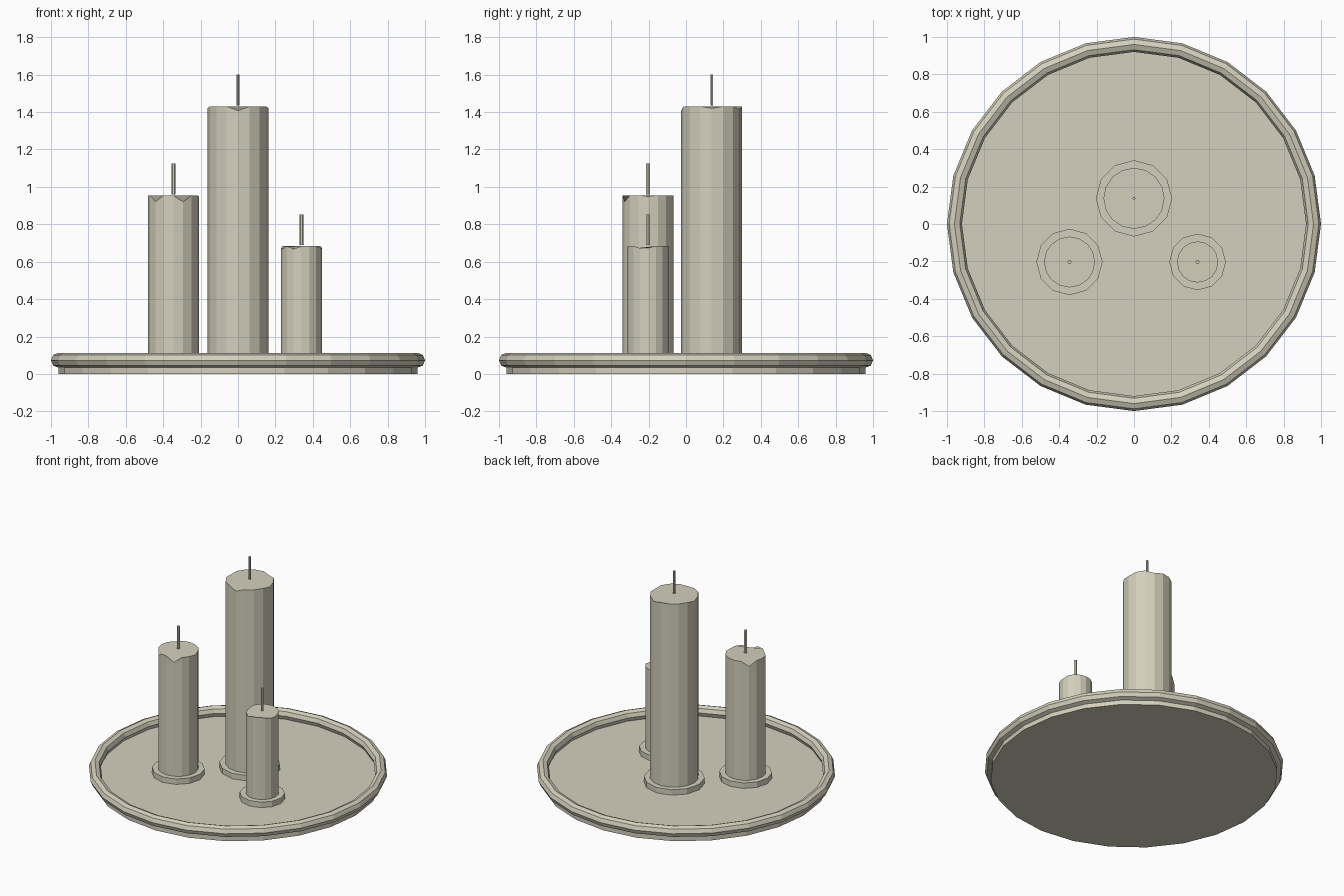
import bpy, bmesh, math

cube = bpy.data.objects.get("Cube")
if cube:
    bpy.data.objects.remove(cube, do_unlink=True)


def make_material(name, rgb):
    mat = bpy.data.materials.new(name)
    mat.use_nodes = True
    mat.diffuse_color = (*rgb, 1)
    mat.node_tree.nodes["Principled BSDF"].inputs["Base Color"].default_value = (*rgb, 1)
    return mat


cream = make_material("warm_cream", (0.66, 0.63, 0.51))


def finish(name, bm):
    bmesh.ops.recalc_face_normals(bm, faces=bm.faces)
    mesh = bpy.data.meshes.new(name)
    bm.to_mesh(mesh)
    bm.free()
    mesh.materials.append(cream)
    obj = bpy.data.objects.new(name, mesh)
    bpy.context.collection.objects.link(obj)
    return obj


def prism(name, x, y, radius, bottom, top, sides, dips=None):
    """Upright flat-sided cylinder; dips maps a rim angle to a drop in height."""
    dips = dips or {}
    bm = bmesh.new()
    low, high = [], []
    for i in range(sides):
        angle = 360 * i / sides
        px = x + radius * math.cos(math.radians(angle))
        py = y + radius * math.sin(math.radians(angle))
        low.append(bm.verts.new((px, py, bottom)))
        high.append(bm.verts.new((px, py, top - dips.get(angle, 0))))
    bm.faces.new(low)
    bm.faces.new(high)
    for i in range(sides):
        j = (i + 1) % sides
        bm.faces.new((low[i], low[j], high[j], high[i]))
    return finish(name, bm)


def ring(name, major, minor, height, sides, segments):
    """Faceted torus lying flat."""
    bm = bmesh.new()
    loops = []
    for i in range(sides):
        a = math.tau * i / sides
        loop = []
        for k in range(segments):
            b = math.tau * k / segments
            r = major + minor * math.cos(b)
            loop.append(bm.verts.new((r * math.cos(a), r * math.sin(a),
                                      height + minor * math.sin(b))))
        loops.append(loop)
    for i in range(sides):
        p, q = loops[i], loops[(i + 1) % sides]
        for k in range(segments):
            m = (k + 1) % segments
            bm.faces.new((p[k], q[k], q[m], p[m]))
    return finish(name, bm)


# Tray with a raised rim
prism("tray_base", 0, 0, 0.96, 0, 0.04, 24)
ring("tray_rim", 0.96, 0.04, 0.073, 24, 8)

# Candles: name, x, y, radius, top, wick radius, melted dips in the upper edge
candles = [
    ("tall", 0, 0.137, 0.163, 1.43, 0.008,
     {270: 0.022, 0: 0.01, 180: 0.01, 67.5: 0.015}),
    ("medium", -0.345, -0.203, 0.136, 0.955, 0.011,
     {225: 0.035, 292.5: 0.035, 135: 0.035, 0: 0.006}),
    ("short", 0.34, -0.203, 0.11, 0.683, 0.011,
     {180: 0.012, 202.5: 0.015, 247.5: 0.015, 0: 0.01, 337.5: 0.01}),
]
for name, x, y, radius, top, wick, dips in candles:
    prism(name + "_coaster", x, y, radius + 0.041, 0.035, 0.08, 12)
    prism(name + "_candle", x, y, radius, 0.07, top, 16, dips)
    prism(name + "_wick", x, y, wick, top + 0.005, top + 0.17, 6)
